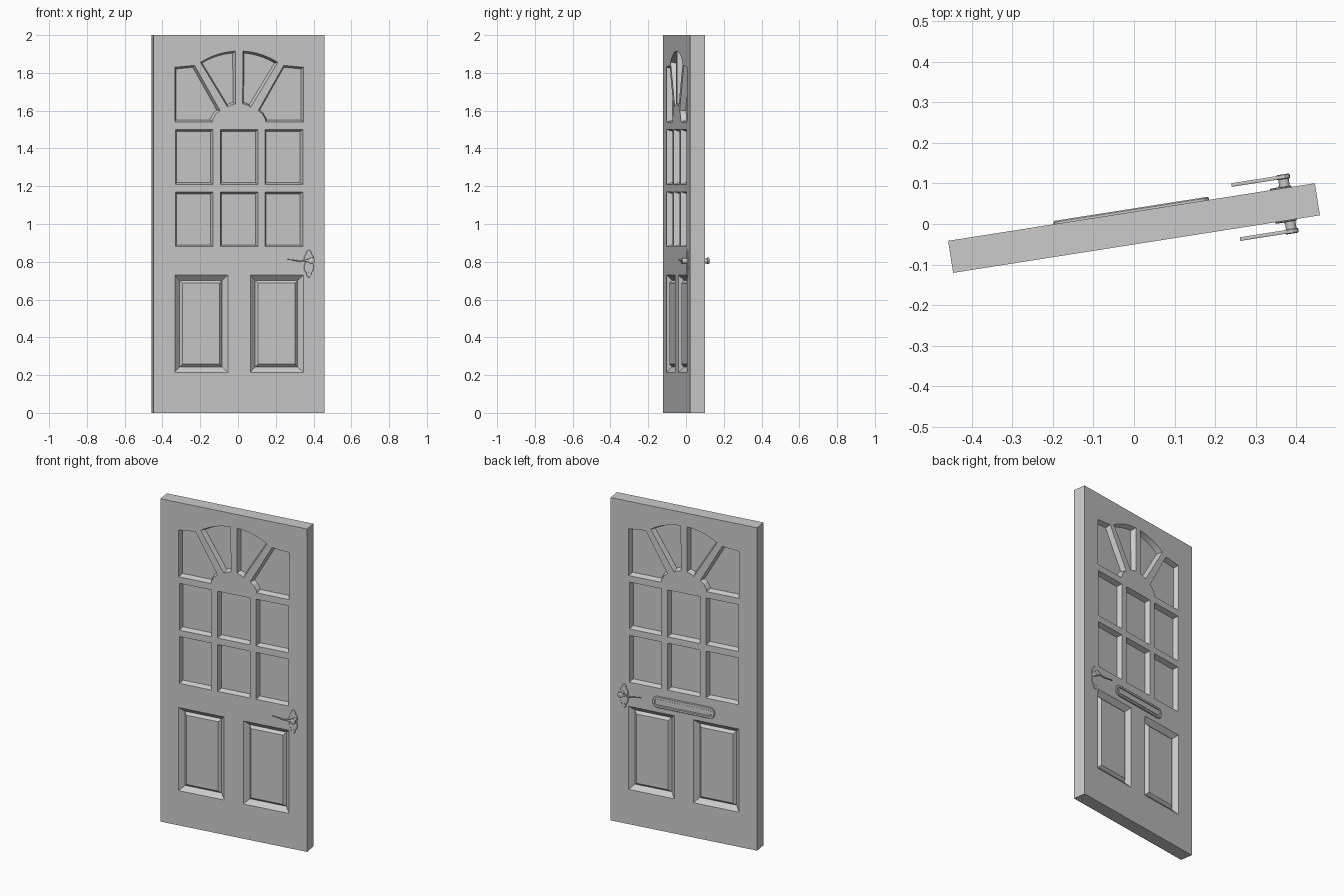
import bpy, bmesh, math
from mathutils import Matrix, Vector

cube = bpy.data.objects.get("Cube")
if cube:
    bpy.data.objects.remove(cube, do_unlink=True)

HALF_W, HALF_T, HEIGHT = 0.458, 0.04, 2.0
PLACE = Matrix.Translation((0, -0.01, 0)) @ Matrix.Rotation(math.radians(8.92), 4, "Z")

grey = bpy.data.materials.new("light_grey")
grey.use_nodes = True
grey.diffuse_color = (0.6, 0.6, 0.6, 1)
grey.node_tree.nodes["Principled BSDF"].inputs["Base Color"].default_value = (0.6, 0.6, 0.6, 1)


def inset(outline, amount):
    """Offset a closed counter-clockwise outline inwards with mitred corners."""
    result = []
    for i, p in enumerate(outline):
        a = (p - outline[i - 1]).normalized()
        b = (outline[(i + 1) % len(outline)] - p).normalized()
        na, nb = Vector((-a.y, a.x)), Vector((-b.y, b.x))
        result.append(p + (na + nb) * amount / (1 + na.dot(nb)))
    return result


def loft(bm, outline, rings, side):
    """Closed solid through rings of (inset, distance from the door's middle)."""
    pts = [Vector(p) for p in outline]
    area = sum(pts[i - 1].cross(p) for i, p in enumerate(pts))
    if area < 0:
        pts.reverse()
    loops = [[bm.verts.new((p.x, side * v, p.y)) for p in inset(pts, amount)]
             for amount, v in rings]
    n = len(pts)
    for low, high in zip(loops, loops[1:]):
        for i in range(n):
            bm.faces.new((low[i - 1], low[i], high[i], high[i - 1]))
    bm.faces.new(loops[0])
    bm.faces.new(loops[-1])


def finish(name, bm, smooth=False):
    bmesh.ops.recalc_face_normals(bm, faces=bm.faces)
    mesh = bpy.data.meshes.new(name)
    bm.to_mesh(mesh)
    bm.free()
    mesh.materials.append(grey)
    obj = bpy.data.objects.new(name, mesh)
    bpy.context.collection.objects.link(obj)
    if smooth:
        bpy.ops.object.select_all(action="DESELECT")
        obj.select_set(True)
        bpy.context.view_layer.objects.active = obj
        bpy.ops.object.shade_smooth_by_angle(angle=math.radians(35))
    return obj


def box(x0, x1, z0, z1):
    return [(x0, z0), (x1, z0), (x1, z1), (x0, z1)]


def arc(cx, cz, r, start, end, steps):
    angles = [math.radians(start + (end - start) * i / steps) for i in range(steps + 1)]
    return [(cx + r * math.cos(a), cz + r * math.sin(a)) for a in angles]


def flip(outline):
    return [(-x, z) for x, z in outline]


# Window openings: six square panes and a four-part fan
panes = [box(x - 0.101, x + 0.101, z, z + 0.29)
         for x in (-0.24, 0, 0.24) for z in (0.88, 1.21)]
fan_z = 1.53
fan_inner = arc(0, fan_z, 0.386, 87, 57.5, 8) + arc(0, fan_z, 0.108, 55, 80, 4)
fan_corner = [(0.345, 1.54), (0.345, 1.83), (0.239, 1.84), (0.102, 1.60),
              (0.125, 1.582), (0.14, 1.556), (0.143, 1.54)]
for shape in (fan_inner, fan_corner):
    panes += [shape, flip(shape)]

# Lower raised panels
panel = box(0.06, 0.345, 0.215, 0.73)
panels = [panel, flip(panel)]

# Door slab, recessed on both faces
bm = bmesh.new()
loft(bm, box(-HALF_W, HALF_W, 0, HEIGHT), [(0, -HALF_T), (0, HALF_T)], 1)
door = finish("door_slab", bm)

bm = bmesh.new()
for side in (-1, 1):
    for shape in panes:
        loft(bm, shape, [(-0.001, HALF_T + 0.003), (0.01, HALF_T - 0.03)], side)
    for shape in panels:
        loft(bm, shape, [(-0.0028, HALF_T + 0.0025), (0.028, HALF_T - 0.025),
                         (0.043, HALF_T - 0.01)], side)
cutter = finish("recess_cutter", bm)
cutter.hide_render = True
cut = door.modifiers.new("recesses", "BOOLEAN")
cut.operation = "DIFFERENCE"
cut.solver = "EXACT"
cut.object = cutter
graph = bpy.context.evaluated_depsgraph_get()
carved = bpy.data.meshes.new_from_object(door.evaluated_get(graph))
door.modifiers.clear()
door.data = carved
bpy.data.objects.remove(cutter, do_unlink=True)
parts = [door]

# Handle shapes: scalloped plate, wavy lever and round boss
PIVOT = (0.383, 0.805)
half_plate = [(0.0, 0.07), (0.012, 0.06), (0.016, 0.045), (0.024, 0.035), (0.027, 0.015),
              (0.02, 0.0), (0.027, -0.02), (0.024, -0.04), (0.014, -0.055),
              (0.012, -0.07), (0.0, -0.08)]
plate = half_plate + flip(half_plate[1:-1])[::-1]
plate = [(PIVOT[0] - 0.01 + x, PIVOT[1] - 0.01 + z) for x, z in plate]

upper, lower = [], []
for i in range(15):
    t = i / 14
    x = 0.254 + 0.135 * t
    z = 0.808 + 0.006 * math.cos(t * 5.8) * (0.6 + 0.4 * t)
    half = 0.002 + 0.007 * t * t
    upper.append((x, z + half))
    lower.append((x, z - half))
lever = lower + upper[::-1]

for side, label in ((-1, "front"), (1, "back")):
    bm = bmesh.new()
    loft(bm, plate, [(0, HALF_T - 0.005), (0, HALF_T + 0.002), (0.002, HALF_T + 0.004)], side)
    parts.append(finish(label + "_handle_plate", bm))

    bm = bmesh.new()
    loft(bm, arc(*PIVOT, 0.013, 0, 337.5, 15),
         [(0, HALF_T - 0.005), (0, HALF_T + 0.028)], side)
    parts.append(finish(label + "_handle_stem", bm, True))

    bm = bmesh.new()
    loft(bm, lever, [(0.001, 0.063), (0, 0.065), (0, 0.07), (0.001, 0.072)], side)
    loft(bm, arc(*PIVOT, 0.017, 0, 337.5, 15),
         [(0.002, 0.062), (0, 0.064), (0, 0.072), (0.003, 0.074)], side)
    parts.append(finish(label + "_handle_lever", bm, True))

    bm = bmesh.new()
    loft(bm, arc(PIVOT[0] - 0.01, 0.74, 0.006, 0, 330, 11),
         [(0, HALF_T), (0, HALF_T + 0.006)], side)
    parts.append(finish(label + "_keyhole_cover", bm, True))


# Letter slot on the back: rounded frame with a recessed flap
def rounded(half_w, half_h, r, z):
    return [p for sx, sz, start in ((1, 1, 0), (-1, 1, 90), (-1, -1, 180), (1, -1, 270))
            for p in arc(sx * (half_w - r), z + sz * (half_h - r), r, start, start + 90, 6)]


bm = bmesh.new()
loft(bm, rounded(0.194, 0.035, 0.03, 0.795),
     [(0, HALF_T - 0.005), (0, HALF_T + 0.005), (0.003, HALF_T + 0.008),
      (0.014, HALF_T + 0.008), (0.016, HALF_T + 0.003)], 1)
parts.append(finish("letter_slot_frame", bm))
bm = bmesh.new()
loft(bm, rounded(0.172, 0.015, 0.011, 0.795),
     [(0, HALF_T), (0, HALF_T + 0.005), (0.002, HALF_T + 0.006)], 1)
parts.append(finish("letter_slot_flap", bm))

# Swing the whole door slightly open
for part in parts:
    part.data.transform(PLACE)
